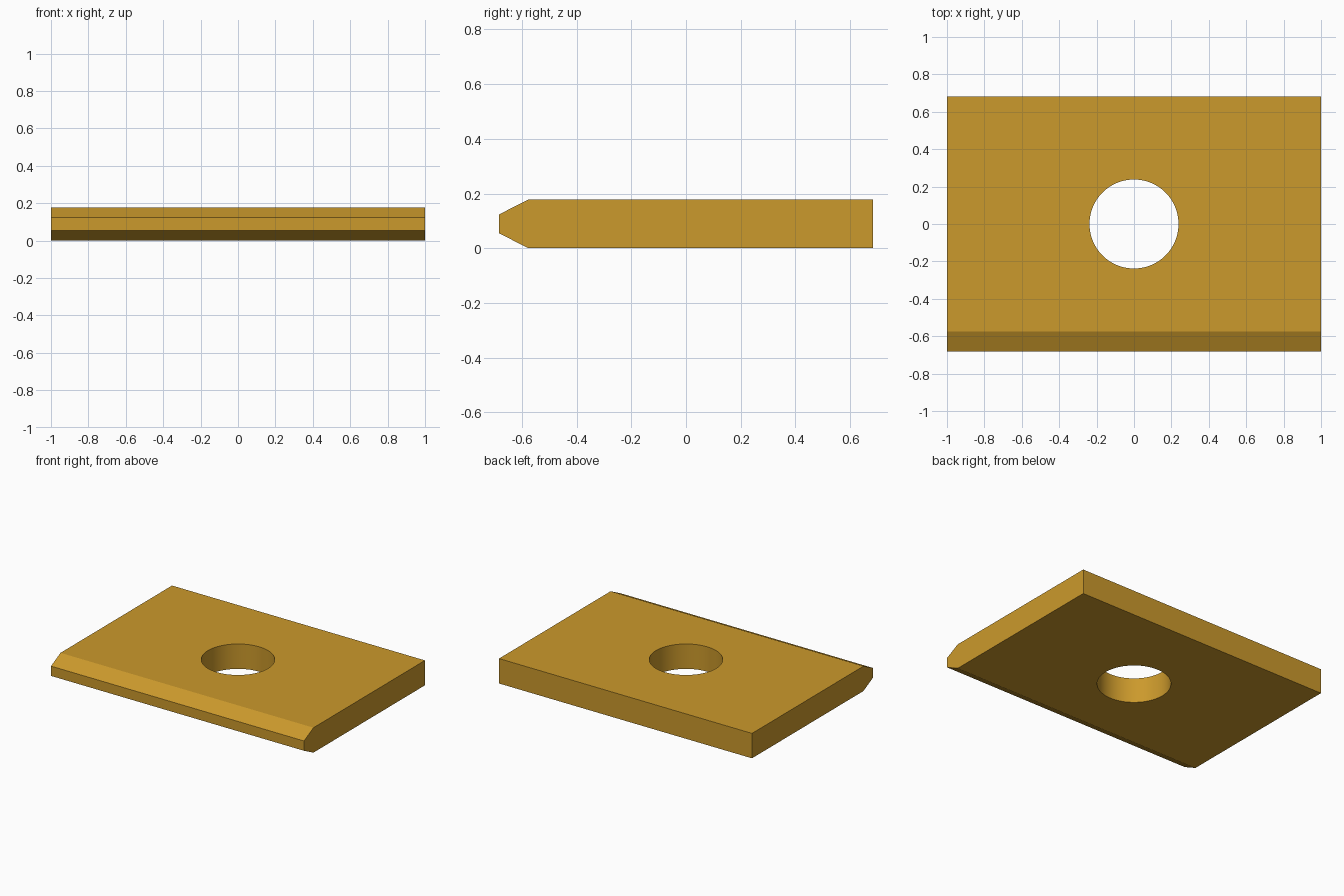
import bpy, bmesh

if "Cube" in bpy.data.objects:
    bpy.data.objects.remove(bpy.data.objects["Cube"])

HALF_X, HALF_Y, THICK = 1.0, 0.683, 0.178
BEVEL_Y, BEVEL_Z, HOLE_R = 0.107, 0.054, 0.238

# Side profile (y, z) with the double-bevelled front edge, extruded along x
profile = [
    (-HALF_Y, BEVEL_Z), (-HALF_Y + BEVEL_Y, 0), (HALF_Y, 0),
    (HALF_Y, THICK), (-HALF_Y + BEVEL_Y, THICK), (-HALF_Y, THICK - BEVEL_Z),
]
bm = bmesh.new()
face = bm.faces.new([bm.verts.new((-HALF_X, y, z)) for y, z in profile])
extruded = bmesh.ops.extrude_face_region(bm, geom=[face])["geom"]
bmesh.ops.translate(bm, vec=(2 * HALF_X, 0, 0),
                    verts=[g for g in extruded if isinstance(g, bmesh.types.BMVert)])
bmesh.ops.recalc_face_normals(bm, faces=bm.faces)
mesh = bpy.data.meshes.new("bevelled_plate")
bm.to_mesh(mesh)
bm.free()
plate = bpy.data.objects.new("bevelled_plate", mesh)
bpy.context.collection.objects.link(plate)

# Brass colour
brass = bpy.data.materials.new("brass")
brass.diffuse_color = (0.6, 0.32, 0.025, 1)
brass.use_nodes = True
brass.node_tree.nodes["Principled BSDF"].inputs["Base Color"].default_value = brass.diffuse_color
mesh.materials.append(brass)

# Round centre hole
bpy.ops.mesh.primitive_cylinder_add(vertices=96, radius=HOLE_R, depth=1,
                                    location=(0, 0, THICK / 2))
cutter = bpy.context.object
cutter.name = "hole_cutter"
cutter.hide_render = True
cutter.data.materials.append(brass)

bpy.ops.object.select_all(action="DESELECT")
plate.select_set(True)
bpy.context.view_layer.objects.active = plate
cut = plate.modifiers.new("centre_hole", "BOOLEAN")
cut.operation, cut.solver, cut.object = "DIFFERENCE", "EXACT", cutter
bpy.ops.object.modifier_apply(modifier=cut.name)
bpy.data.objects.remove(cutter, do_unlink=True)

# Smooth hole wall, crisp plate edges
bpy.ops.object.shade_smooth_by_angle(angle=0.35)
